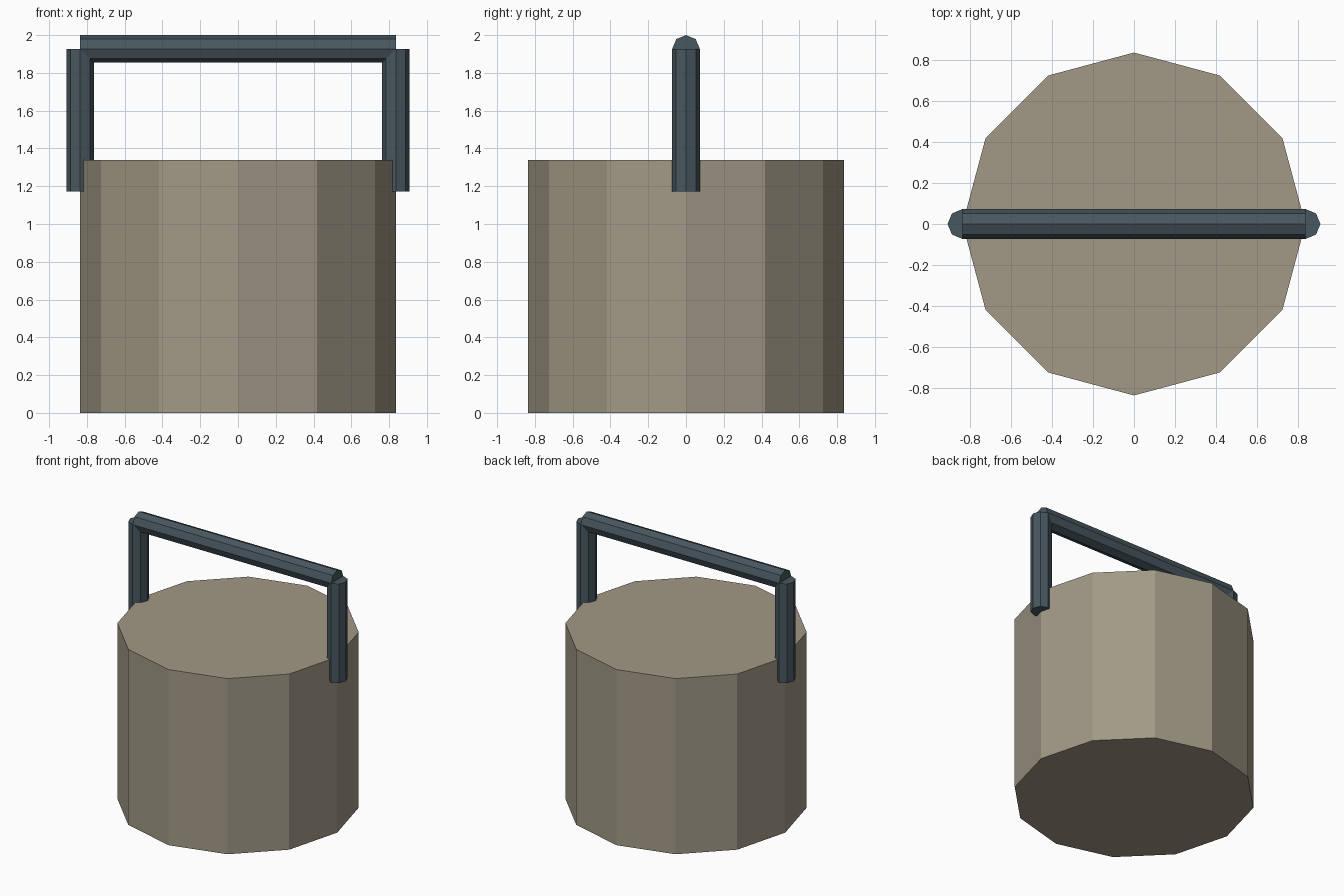
import bpy
from math import radians

if "Cube" in bpy.data.objects:
    bpy.data.objects.remove(bpy.data.objects["Cube"])

R, H = 0.836, 1.338          # body radius and height
r, TOP = 0.073, 1.927        # handle bar radius and centre height
LOW = 1.172                  # lower end of the handle posts


def material(name, color):
    m = bpy.data.materials.new(name)
    m.diffuse_color = color
    m.use_nodes = True
    m.node_tree.nodes["Principled BSDF"].inputs["Base Color"].default_value = m.diffuse_color
    return m


def prism(name, sides, radius, length, loc, mat, rot=(0, 0, 0)):
    bpy.ops.mesh.primitive_cylinder_add(vertices=sides, radius=radius, depth=length,
                                        location=loc, rotation=rot)
    o = bpy.context.object
    o.name = name
    o.data.materials.append(mat)
    return o


tan = material("tan", (0.36, 0.32, 0.24, 1))
slate = material("slate", (0.065, 0.095, 0.115, 1))

# Twelve-sided closed body
prism("pail_body", 12, R, H, (0, 0, H / 2), tan)

# Handle: two octagonal posts and a crossbar
for side, label in ((-1, "left"), (1, "right")):
    prism(f"handle_post_{label}", 8, r, TOP - LOW, (side * R, 0, (TOP + LOW) / 2), slate)
prism("handle_crossbar", 8, r, 2 * R, (0, 0, TOP), slate, (0, radians(90), 0))
